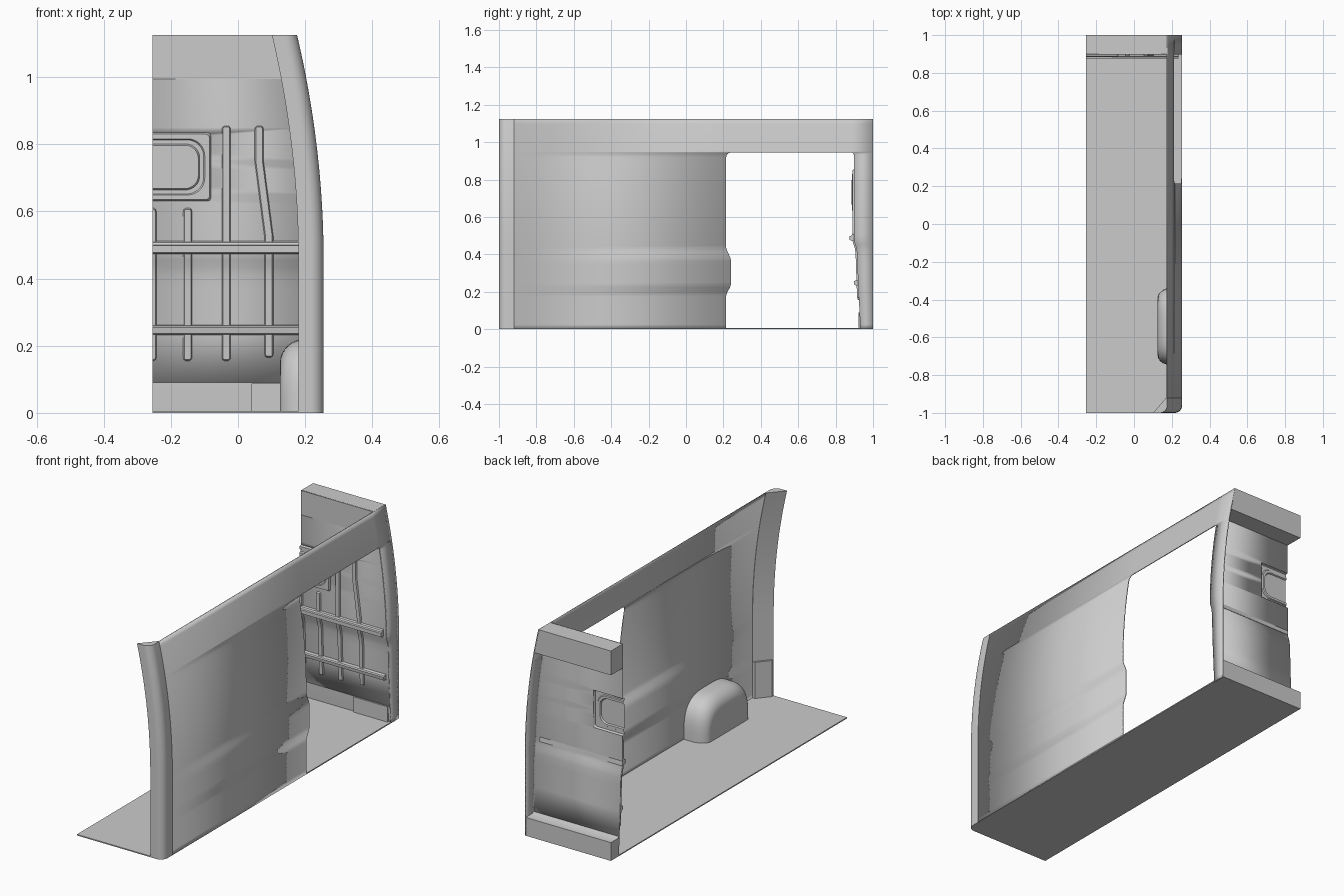
import bpy, bmesh, math

if "Cube" in bpy.data.objects:
    bpy.data.objects.remove(bpy.data.objects["Cube"])


def interp(table, z):
    if z <= table[0][0]:
        return table[0][1]
    for (a, p), (b, q) in zip(table, table[1:]):
        if z <= b:
            return p + (q - p) * (z - a) / (b - a)
    return table[-1][1]


H, LEFT, R0 = 1.125, -0.255, 0.255


def wall_x(z):
    return R0 - 0.079 * max(0, (z - 0.45) / 0.675) ** 2


PANEL = [(0.09, 0.928), (0.235, 0.92), (0.37, 0.916), (0.41, 0.914),
         (0.435, 0.91), (0.455, 0.903), (0.475, 0.898), (H, 0.897)]


def panel_y(z):
    return interp(PANEL, z)


def finish(name, bm, thick=0, recalc=False):
    bmesh.ops.remove_doubles(bm, verts=bm.verts, dist=0.00005)
    if recalc:
        bmesh.ops.recalc_face_normals(bm, faces=bm.faces)
    me = bpy.data.meshes.new(name)
    bm.to_mesh(me)
    bm.free()
    ob = bpy.data.objects.new(name, me)
    bpy.context.collection.objects.link(ob)
    bpy.context.view_layer.objects.active = ob
    bpy.ops.object.select_all(action='DESELECT')
    ob.select_set(True)
    bpy.ops.object.shade_smooth_by_angle(angle=math.radians(30))
    if thick:
        m = ob.modifiers.new("thickness", 'SOLIDIFY')
        m.thickness, m.offset = thick, -1
    return ob


def loft(name, rings, closed=True, caps=(True, True), thick=0, recalc=True):
    bm = bmesh.new()
    rows = [[bm.verts.new(p) for p in r] for r in rings]
    n = len(rows[0])
    for a, b in zip(rows, rows[1:]):
        for i in range(n if closed else n - 1):
            j = (i + 1) % n
            bm.faces.new((a[i], a[j], b[j], b[i]))
    if caps[0]:
        bm.faces.new(rows[0][::-1])
    if caps[1]:
        bm.faces.new(rows[-1])
    return finish(name, bm, thick, recalc)


def bar_x(name, prof, x0, x1):
    return loft(name, [[(x, y, z) for y, z in prof] for x in (x0, x1)])


def arc(cx, cy, r, a0, a1, n=8):
    return [(cx + r * math.cos(math.radians(a0 + (a1 - a0) * i / n)),
             cy + r * math.sin(math.radians(a0 + (a1 - a0) * i / n))) for i in range(n + 1)]


# side wall skin with door opening
DOOR_TOP, RC = 0.945, 0.025
BUMP = [(0, 0.215), (0.18, 0.215), (0.195, 0.22), (0.225, 0.236), (0.24, 0.24),
        (0.37, 0.24), (0.385, 0.236), (0.42, 0.22), (0.435, 0.215), (H, 0.215)]


def corner(z, r):
    t = min(max(z - (DOOR_TOP - r), 0), r)
    return r - math.sqrt(max(r * r - t * t, 0))


def door_front(z):
    return interp(BUMP, z) + corner(z, RC)


def door_back(z):
    return interp([(0, 0.932)] + PANEL, z) - corner(z, 0.012)


levels = {0.025 * i for i in range(46)} | {z for z, _ in BUMP} | {z for z, _ in PANEL}
levels |= {DOOR_TOP - RC * (1 - math.sin(math.radians(a))) for a in range(0, 91, 10)}
levels = sorted({round(z, 4) for z in levels})
bm = bmesh.new()
for a, b in zip(levels, levels[1:]):
    cols = [(-0.92, -0.92), (door_front(a), door_front(b)),
            (door_back(a), door_back(b)), (1.0, 1.0)]
    for i, (p, q) in enumerate(zip(cols, cols[1:])):
        if i == 1 and a < DOOR_TOP - 0.0001:
            continue
        bm.faces.new([bm.verts.new(v) for v in (
            (wall_x(a), p[0], a), (wall_x(a), q[0], a),
            (wall_x(b), q[1], b), (wall_x(b), p[1], b))])
finish("side_wall", bm, 0.005)

# rounded rear corner post
zs = [0.025 * i for i in range(46)]
rings = []
for z in zs:
    x = wall_x(z)
    outer = [(x, -0.92)] + arc(x - 0.04, -0.96, 0.04, 0, -90) + [(x - 0.075, -1), (x - 0.006, -0.92)]
    rings.append([(px, py, z) for px, py in outer])
loft("corner_post", rings)
foot = [(0.18, -1), (0.18, -0.985), (0.235, -0.92), (0.25, -0.92), (0.25, -0.96), (0.22, -0.995)]
loft("post_foot", [[(x, y, z) for x, y in foot] for z in (0, 0.2)])

# floor sheet
plan = [(LEFT, -1)] + arc(R0 - 0.04, -0.96, 0.04, -90, 0) + [(R0, 1), (LEFT, 1)]
loft("floor", [[(x, y, z) for x, y in plan] for z in (0, 0.006)])

# wheel arch: rounded outline lofted inward from the wall
rings = []
for i in range(-1, 9):
    t = math.radians(90 * max(i, 0) / 8)
    x = 0.253 if i < 0 else 0.2 - 0.075 * math.sin(t)
    hy, hz = 0.205 - 0.055 * (1 - math.cos(t)), 0.22 - 0.07 * (1 - math.cos(t))
    ring = []
    for k in range(29):
        a = math.pi * k / 28
        c, s = math.cos(a), math.sin(a)
        ring.append((x, -0.543 + hy * math.copysign(abs(c) ** 0.6, c), hz * abs(s) ** 0.6))
    rings.append(ring)
loft("wheel_arch", rings, closed=False, caps=(False, True))

# bulkhead sheet, cut where the embossed panel sits
pz = sorted({z for z, _ in PANEL} | {z for z in zs if z > 0.47})
bulkhead = loft("bulkhead", [[(LEFT, panel_y(z), z), (wall_x(z) - 0.003, panel_y(z), z)] for z in pz],
                closed=False, caps=(False, False), thick=0.004, recalc=False)
cut = bar_x("panel_cutter", [(0.8, 0.632), (1, 0.632), (1, 0.832), (0.8, 0.832)], -0.3, -0.083)
cut.hide_render = True
cut.display_type = 'WIRE'
cut.hide_set(True)
m = bulkhead.modifiers.new("panel_hole", 'BOOLEAN')
m.object, m.operation, m.solver = cut, 'DIFFERENCE', 'EXACT'

# embossed panel: concentric rounded outlines
rings = []
for d, y, r in [(0, 0.899, 0.012), (0.005, 0.887, 0.012), (0.019, 0.887, 0.05), (0.022, 0.892, 0.05),
                (0.034, 0.892, 0.042), (0.038, 0.885, 0.04)]:
    x1, z0, z1 = -0.08 - d, 0.63 + d, 0.835 - d
    out = [(LEFT, z0)] + arc(x1 - r, z0 + r, r, -90, 0) + arc(x1 - r, z1 - r, r, 0, 90) + [(LEFT, z1)]
    rings.append([(x, y, z) for x, z in out])
loft("embossed_panel", rings, closed=False, caps=(False, True))


# vertical pressed ribs
def rib(name, path, w=0.028, depth=0.008):
    z0, z1 = path[0][0], path[-1][0]
    samples = [z0, z0 + 0.004, z0 + 0.012] + [z for z in pz if z0 + 0.015 < z < z1 - 0.015]
    samples += [z1 - 0.012, z1 - 0.004, z1]
    rings = []
    for z in samples:
        e = min(z - z0, z1 - z, 0.012) / 0.012
        k = 0.5 + 0.5 * math.sqrt(1 - (1 - e) ** 2)
        d = depth * min(1, e * 3)
        x, y = interp(path, z), panel_y(z)
        rings.append([(max(x + u * w * k, LEFT), y + 0.002 if f else y - d, z)
                      for u, f in ((-0.5, 1), (-0.35, 0), (0.35, 0), (0.5, 1))])
    loft(name, rings)


rib("rib_edge", [(0.155, -0.256), (0.61, -0.256)])
rib("rib_left", [(0.155, -0.15), (0.61, -0.15)])
rib("rib_middle", [(0.155, -0.035), (0.855, -0.035)])
rib("rib_bent", [(0.165, 0.092), (0.525, 0.092), (0.75, 0.063), (0.855, 0.063)])

# horizontal rails
bar_x("upper_rail", [(0.9, 0.512), (0.888, 0.508), (0.884, 0.5), (0.875, 0.498),
                     (0.875, 0.478), (0.885, 0.473), (0.905, 0.473)], LEFT, 0.235)
bar_x("lower_rail", [(0.921, 0.262), (0.902, 0.259), (0.897, 0.254), (0.9, 0.236), (0.922, 0.232)],
      LEFT, 0.235)

# roof header, sill ledge and kick box
hz = [0.995 + 0.026 * i for i in range(6)]
loft("roof_header", [[(LEFT, 0.897, z), (wall_x(z) - 0.002, 0.897, z),
                      (wall_x(z) - 0.002, 1, z), (LEFT, 1, z)] for z in hz])
bar_x("rear_sill", [(0.932, 0.003), (0.928, 0.09), (0.928, 0.104), (0.934, 0.104),
                    (0.945, 0.098), (1, 0.098), (1, 0.003)], LEFT, R0 - 0.002)
bar_x("kick_box", [(0.922, 0.003), (0.922, 0.088), (0.935, 0.088), (0.935, 0.003)], 0.04, 0.24)
